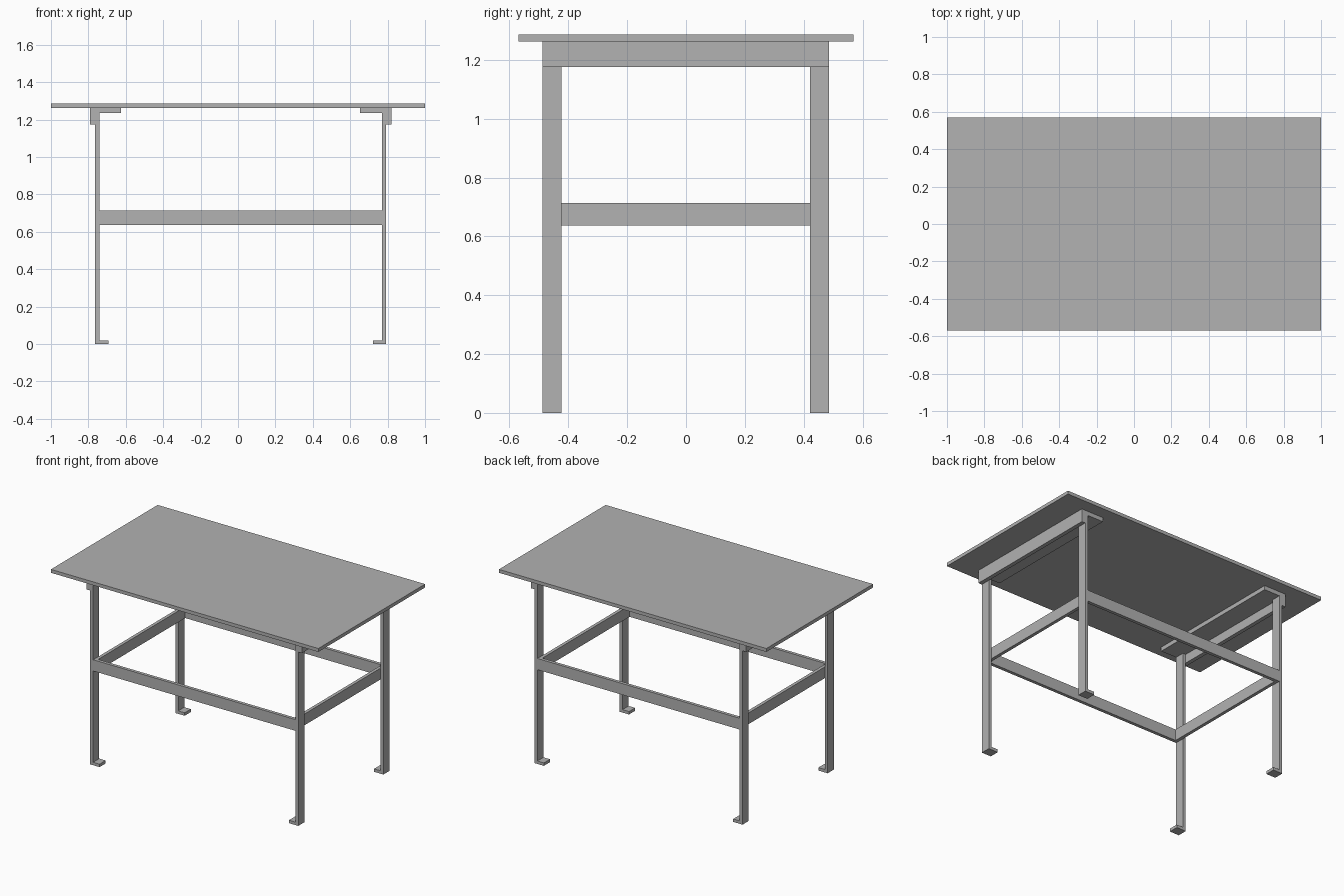
import bpy
import bmesh

if "Cube" in bpy.data.objects:
    bpy.data.objects.remove(bpy.data.objects["Cube"], do_unlink=True)

# One plain grey finish
grey = bpy.data.materials.new("plain_grey")
grey.use_nodes = True
colour = (0.445, 0.445, 0.445, 1)
grey.diffuse_color = colour
grey.node_tree.nodes["Principled BSDF"].inputs["Base Color"].default_value = colour


def extrude_profile(name, points, y0, y1):
    """Sweep a closed x-z outline from y0 to y1."""
    bm = bmesh.new()
    face = bm.faces.new([bm.verts.new((x, y0, z)) for x, z in points])
    swept = bmesh.ops.extrude_face_region(bm, geom=[face])["geom"]
    moved = [v for v in swept if isinstance(v, bmesh.types.BMVert)]
    bmesh.ops.translate(bm, verts=moved, vec=(0, y1 - y0, 0))
    bmesh.ops.recalc_face_normals(bm, faces=bm.faces)
    mesh = bpy.data.meshes.new(name)
    bm.to_mesh(mesh)
    bm.free()
    mesh.materials.append(grey)
    obj = bpy.data.objects.new(name, mesh)
    bpy.context.collection.objects.link(obj)
    return obj


def box(name, x0, x1, y0, y1, z0, z1):
    return extrude_profile(name, [(x0, z0), (x1, z0), (x1, z1), (x0, z1)], y0, y1)


CENTRE = 0.0145               # the frame sits slightly off centre under the top
FRONT, BACK = -0.488, 0.486
LEG_WIDTH, PLATE = 0.065, 0.022
OUTER, INNER = 0.778, 0.756   # leg faces, measured from the frame centre
RAIL_LOW, RAIL_HIGH = 0.637, 0.713
FLANGE, UNDERSIDE, TOP = 1.235, 1.263, 1.286

# Table top
box("table_top", -1, 1, -0.57, 0.57, UNDERSIDE, TOP)

for side, sign in (("left", 1), ("right", -1)):
    def at(points):
        return [(CENTRE + sign * x, z) for x, z in points]

    # Angle bracket under the top
    angle = [(0.805, 1.175), (0.805, UNDERSIDE), (0.639, UNDERSIDE),
             (0.639, FLANGE), (OUTER, FLANGE), (OUTER, 1.175)]
    extrude_profile(side + "_angle_bracket", at(angle), FRONT, BACK)

    # Flat legs with feet turned inwards
    leg = [(OUTER, 0), (OUTER, FLANGE), (INNER, FLANGE),
           (INNER, 0.02), (0.708, 0.02), (0.708, 0)]
    for end, y in (("front", FRONT), ("back", BACK - LEG_WIDTH)):
        extrude_profile(f"{end}_{side}_leg", at(leg), y, y + LEG_WIDTH)

    # Side rail against the inner leg faces
    rail = [(INNER, RAIL_LOW), (INNER, RAIL_HIGH),
            (INNER - PLATE, RAIL_HIGH), (INNER - PLATE, RAIL_LOW)]
    extrude_profile(side + "_rail", at(rail), FRONT + PLATE, BACK - PLATE)

# Long rails flush with the ends of the legs
for end, y in (("front", FRONT), ("back", BACK - PLATE)):
    box(end + "_rail", CENTRE - INNER, CENTRE + INNER, y, y + PLATE, RAIL_LOW, RAIL_HIGH)
